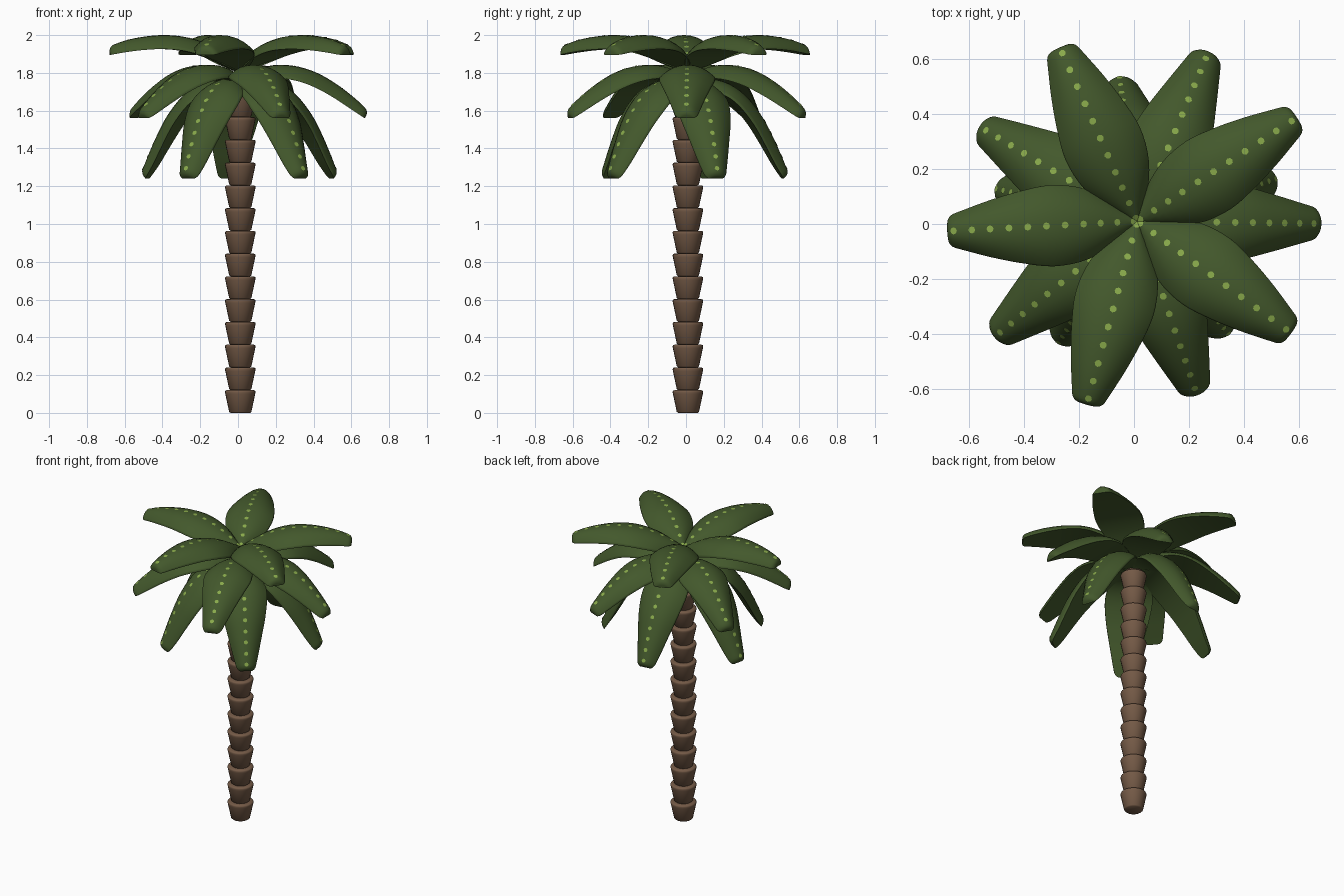
import bpy, bmesh, math
from mathutils import Vector, Matrix

if "Cube" in bpy.data.objects:
    bpy.data.objects.remove(bpy.data.objects["Cube"])


def material(name, rgb):
    m = bpy.data.materials.new(name)
    m.diffuse_color = (*rgb, 1)
    m.use_nodes = True
    m.node_tree.nodes["Principled BSDF"].inputs["Base Color"].default_value = m.diffuse_color
    return m


BARK = material("bark brown", (0.175, 0.102, 0.062))
LEAF = material("leaf green", (0.056, 0.098, 0.025))
SPOT = material("light green", (0.25, 0.4, 0.07))
CENTRE = Matrix.Translation((0.012, 0.01, 0))      # trunk axis


def finish(bm, name, mat, angle=50):
    bm.transform(CENTRE)
    me = bpy.data.meshes.new(name)
    bm.to_mesh(me)
    bm.free()
    me.materials.append(mat)
    ob = bpy.data.objects.new(name, me)
    bpy.context.collection.objects.link(ob)
    bpy.ops.object.select_all(action='DESELECT')
    bpy.context.view_layer.objects.active = ob
    ob.select_set(True)
    bpy.ops.object.shade_smooth_by_angle(angle=math.radians(angle))
    return ob


def skin(bm, rings):
    """Bridge closed rings of points and cap both ends."""
    vs = [[bm.verts.new(p) for p in r] for r in rings]
    n = len(vs[0])
    for a, b in zip(vs, vs[1:]):
        for i in range(n):
            bm.faces.new((a[i], a[(i + 1) % n], b[(i + 1) % n], b[i]))
    bm.faces.new(vs[0])
    bm.faces.new(vs[-1])
    bmesh.ops.recalc_face_normals(bm, faces=bm.faces)


def spline(pts, t):
    """Catmull-Rom through the points, t in 0..1."""
    k = len(pts) - 1
    i = min(int(t * k), k - 1)
    u = t * k - i
    p = [Vector(pts[max(0, min(k, j))]) for j in range(i - 1, i + 3)]
    return 0.5 * (2 * p[1] + (p[2] - p[0]) * u
                  + (2 * p[0] - 5 * p[1] + 4 * p[2] - p[3]) * u ** 2
                  + (3 * p[1] - p[0] - 3 * p[2] + p[3]) * u ** 3)


# trunk: stacked flaring bark cups with rounded rims
STEP = 0.1205
CUP = [(0.052, 0.0), (0.059, 0.006), (0.079, 0.1), (0.081, 0.11),
       (0.079, 0.117), (0.07, STEP)]
bm = bmesh.new()
for s in range(15):
    skin(bm, [[(r * math.cos(a), r * math.sin(a), s * STEP + z)
               for a in (math.tau * i / 24 for i in range(24))] for r, z in CUP])
finish(bm, "trunk", BARK, 60)

# fronds: flat underside path (radius, height) per tier and directions in degrees
TIERS = {
    "upper": ([(0, 1.80), (0.1, 1.845), (0.2, 1.888), (0.31, 1.917), (0.42, 1.926),
               (0.53, 1.92), (0.62, 1.908), (0.69, 1.895)],
              (33, 114, 183, 254.6, 324)),
    "middle": ([(0, 1.725), (0.09, 1.752), (0.19, 1.77), (0.29, 1.76), (0.386, 1.728),
                (0.485, 1.675), (0.58, 1.613), (0.658, 1.56)],
               (359.3, 67.2, 149, 219, 289)),
    "lower": ([(0, 1.685), (0.08, 1.705), (0.17, 1.685), (0.25, 1.63), (0.331, 1.532),
               (0.395, 1.426), (0.455, 1.318), (0.505, 1.24)],
              (17, 97, 167, 237, 309)),
}
# half width and dome height along the frond
WIDTH = [(0.008, 0.05), (0.085, 0.065), (0.132, 0.072), (0.148, 0.075),
         (0.132, 0.074), (0.105, 0.068), (0.077, 0.058), (0.054, 0.042)]
ROWS, COLS = 30, 12


def size(t):
    w, h = spline(WIDTH, t)
    if t > 0.94:                                   # rounded blunt tip
        k = ((t - 0.94) / 0.06) ** 2
        w *= math.sqrt(1 - 0.55 * k)
        h *= math.sqrt(1 - 0.85 * k)
    return w, h


def frame(path, t):
    p = spline(path, t)
    d = (spline(path, min(1, t + 0.01)) - spline(path, max(0, t - 0.01))).normalized()
    return p, Vector((-d.y, d.x))                  # point, upward normal


def ridge(path, t):
    p, n = frame(path, t)
    return p + n * size(t)[1]


def frond(name, path, angle):
    turn = Matrix.Rotation(math.radians(angle), 4, 'Z')
    rings = []
    for r in range(ROWS + 1):
        t = 1 - (1 - r / ROWS) ** 1.4
        p, n = frame(path, t)
        w, h = size(t)
        top, low = [], []
        for c in range(COLS + 1):
            s = math.sin(math.pi * (c / COLS - 0.5))
            for row, up in ((top, h * (1 - 0.85 * abs(s) ** 2.3)), (low, 0)):
                q = p + n * up
                row.append(turn @ Vector((q.x, s * w, q.y)))
        rings.append(top + low[::-1])
    bm = bmesh.new()
    skin(bm, rings)
    finish(bm, name, LEAF)

    # light spots lying flat along the ridge, evenly spaced
    bm = bmesh.new()
    y, walked, target = Vector((0, 1, 0)), 0, 0.04
    for k in range(1, 380):
        a, b = ridge(path, (k - 1) / 400), ridge(path, k / 400)
        walked += (b - a).length
        if walked < target:
            continue
        target += 0.069
        d = (ridge(path, k / 400 + 0.01) - ridge(path, k / 400 - 0.01)).normalized()
        z = Vector((-d.y, 0, d.x))
        rot = Matrix((y.cross(z), y, z)).transposed().to_4x4()
        place = Matrix.Translation(Vector((b.x, 0, b.y)) + z * 0.0012)
        bmesh.ops.create_circle(bm, cap_ends=True, segments=8, radius=0.013,
                                matrix=turn @ place @ rot)
    for f in bm.faces:
        f.normal_update()
        if f.normal.dot(turn @ Vector((0.5, 0, 1))) < 0:
            f.normal_flip()
    finish(bm, name + "_spots", SPOT, 30)


for tier, (path, angles) in TIERS.items():
    for i, a in enumerate(angles):
        frond(f"{tier}_frond_{i + 1}", path, a)
